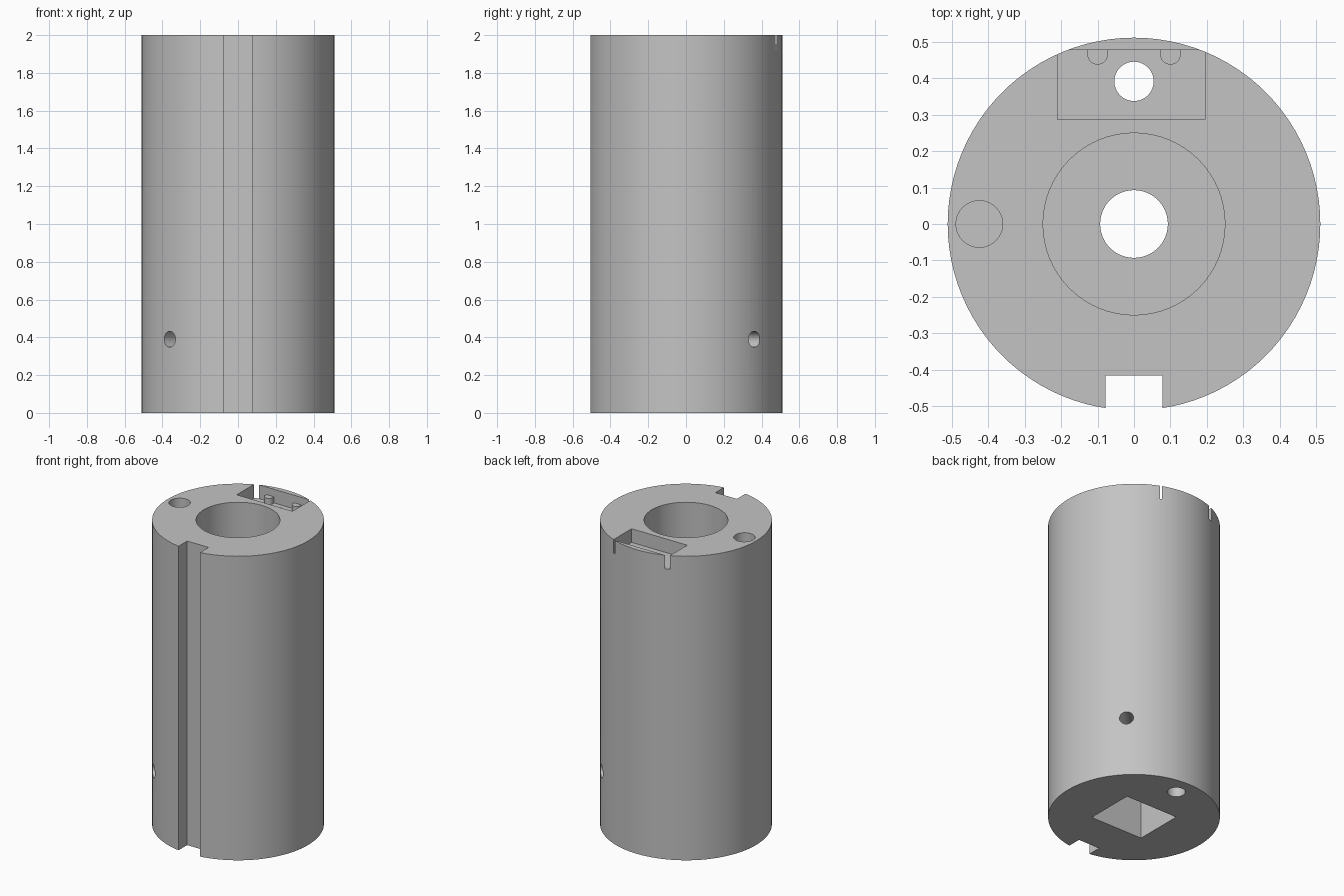
import bpy
import bmesh
from math import cos, sin, pi, radians
from mathutils import Matrix, Vector

if "Cube" in bpy.data.objects:
    bpy.data.objects.remove(bpy.data.objects["Cube"], do_unlink=True)

HEIGHT = 2.0
RADIUS = 0.512
POCKET_FLOOR = 1.91
POCKET_BACK = 0.478

# One plain grey for the whole part
grey = bpy.data.materials.new("plain_grey")
grey.use_nodes = True
colour = (0.55, 0.55, 0.55, 1.0)
grey.diffuse_color = colour
grey.node_tree.nodes["Principled BSDF"].inputs["Base Color"].default_value = colour


def finish(name, bm):
    bmesh.ops.recalc_face_normals(bm, faces=bm.faces)
    mesh = bpy.data.meshes.new(name)
    bm.to_mesh(mesh)
    bm.free()
    mesh.materials.append(grey)
    obj = bpy.data.objects.new(name, mesh)
    bpy.context.collection.objects.link(obj)
    return obj


def cylinder(name, radius, x, y, bottom, top, sides=64):
    bm = bmesh.new()
    bmesh.ops.create_cone(bm, cap_ends=True, segments=sides, radius1=radius,
                          radius2=radius, depth=top - bottom,
                          matrix=Matrix.Translation((x, y, (bottom + top) / 2)))
    return finish(name, bm)


def box(name, low, high):
    low, high = Vector(low), Vector(high)
    bm = bmesh.new()
    bmesh.ops.create_cube(bm, size=1, matrix=Matrix.Translation((low + high) / 2)
                          @ Matrix.Diagonal((*(high - low), 1)))
    return finish(name, bm)


def prism(name, outline, bottom, top):
    bm = bmesh.new()
    face = bm.faces.new([bm.verts.new((x, y, bottom)) for x, y in outline])
    result = bmesh.ops.extrude_face_region(bm, geom=[face])
    moved = [v for v in result["geom"] if isinstance(v, bmesh.types.BMVert)]
    bmesh.ops.translate(bm, verts=moved, vec=(0, 0, top - bottom))
    return finish(name, bm)


def activate(obj):
    bpy.ops.object.select_all(action="DESELECT")
    obj.select_set(True)
    bpy.context.view_layer.objects.active = obj


def cut(body, cutter):
    cutter.hide_render = True
    activate(body)
    mod = body.modifiers.new("cut", "BOOLEAN")
    mod.operation = "DIFFERENCE"
    mod.solver = "EXACT"
    mod.object = cutter
    bpy.ops.object.modifier_apply(modifier=mod.name)
    bpy.data.objects.remove(cutter, do_unlink=True)


body = cylinder("cylinder_body", RADIUS, 0, 0, 0, HEIGHT, 96)

# Keyway down the full front
cut(body, box("keyway", (-0.078, -0.7, -0.1), (0.078, -0.417, 2.1)))

# Stepped centre: wide bore above, narrow hole, rectangular socket below
cut(body, cylinder("wide_bore", 0.25, 0, 0, 1.0, 2.1))
cut(body, box("socket", (-0.191, -0.163, -0.1), (0.191, 0.163, 0.8)))
cut(body, cylinder("narrow_bore", 0.093, 0, 0, 0.7, 1.1))

# Blind round hole in the top
cut(body, cylinder("blind_hole", 0.064, -0.425, 0, 1.4, 2.1))

# Shallow pocket at the back, breaking out at its corners, with a wire hole
cut(body, box("back_pocket", (-0.21, 0.287, POCKET_FLOOR), (0.195, POCKET_BACK, 2.1)))
cut(body, cylinder("wire_hole", 0.054, 0, 0.392, -0.1, 1.95))

# Diagonal set-screw hole through both sides
screw = cylinder("screw_hole", 0.042, 0, 0, -0.7, 0.7, 32)
screw.data.transform(Matrix.Translation((0, 0, 0.39))
                     @ Matrix.Rotation(radians(45), 4, "Z")
                     @ Matrix.Rotation(radians(90), 4, "Y"))
cut(body, screw)

# Two rounded pegs against the pocket wall
pegs = []
for side, x in (("right", -0.1), ("left", 0.1)):
    outline = [(x + 0.028 * cos(pi + pi * i / 16), 0.466 + 0.028 * sin(pi + pi * i / 16))
               for i in range(17)]
    outline += [(x + 0.028, POCKET_BACK), (x - 0.028, POCKET_BACK)]
    pegs.append(prism(side + "_pocket_peg", outline, POCKET_FLOOR, 1.95))

for obj in [body] + pegs:
    activate(obj)
    bpy.ops.object.shade_smooth_by_angle(angle=radians(25))
